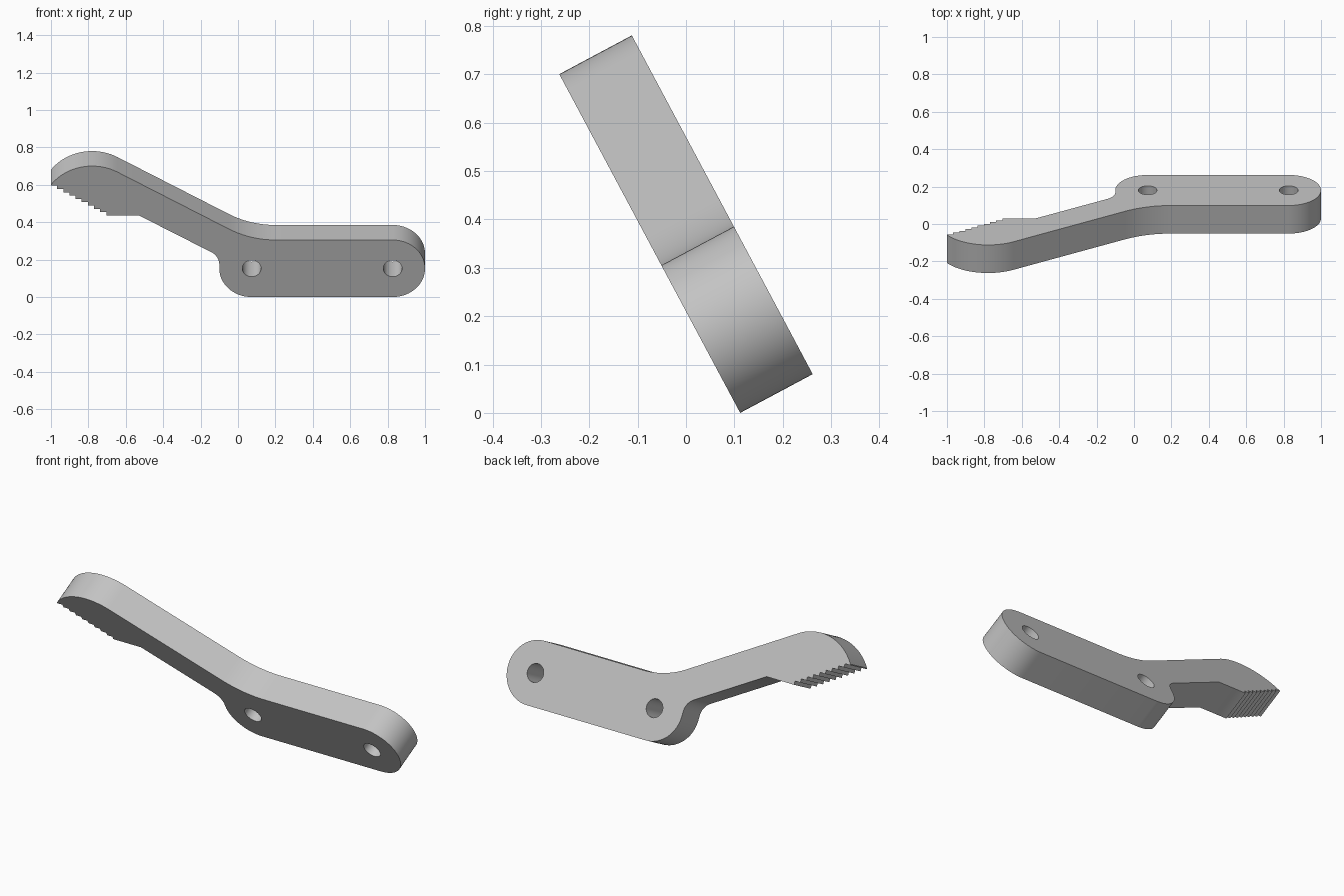
import bpy, bmesh, math
from mathutils import Vector

cube = bpy.data.objects.get("Cube")
if cube:
    bpy.data.objects.remove(cube, do_unlink=True)

# Plane of the tilted plate
ORIGIN = Vector((0, 0.112, 0))
UP = Vector((0, -0.471, 0.882))
THROUGH = Vector((0, 0.882, 0.471))
THICKNESS = 0.17
HALF = 0.173            # half height of the mounting bar
HOLES = (0.073, 0.827)  # hole centres along the bar
TEETH = 9


def arc(cx, cv, r, start, end, steps):
    angles = [math.radians(start + (end - start) * i / steps) for i in range(steps + 1)]
    return [(cx + r * math.cos(a), cv + r * math.sin(a)) for a in angles]


# Outline: rounded tip, bend, round bar end, round heel, inner fillet
outline = arc(-0.78, 0.524, 0.27, 144.5, 60, 20)
outline += arc(0.2, 2 * HALF + 0.5, 0.5, 240, 270, 12)
outline += arc(HOLES[1], HALF, HALF, 90, -90, 36)
outline += arc(HOLES[0], HALF, HALF, 270, 180, 18)
outline += arc(-0.185, 0.198, 0.085, 0, 60, 10)
outline.append((-0.53, 0.495))

# Stepped gripping teeth under the tip
x, v = -0.704, 0.495
dx, dv = (1 + x) / TEETH, (0.675 - v) / TEETH
outline.append((x, v))
for i in range(TEETH):
    v += dv
    outline.append((x, v))
    x -= dx
    outline.append((x, v))

# Fill the outline around the holes, then give it thickness
bm = bmesh.new()
loops = [outline] + [arc(h, HALF, 0.05, 0, 348.75, 31) for h in HOLES]
for loop in loops:
    verts = [bm.verts.new(ORIGIN + Vector((px, 0, 0)) + UP * pv) for px, pv in loop]
    for a, b in zip(verts, verts[1:] + verts[:1]):
        bm.edges.new((a, b))
bmesh.ops.triangle_fill(bm, edges=bm.edges[:], use_beauty=True, normal=-THROUGH)
result = bmesh.ops.extrude_face_region(bm, geom=bm.faces[:], use_keep_orig=True)
moved = [g for g in result["geom"] if isinstance(g, bmesh.types.BMVert)]
bmesh.ops.translate(bm, verts=moved, vec=THROUGH * THICKNESS)
bmesh.ops.recalc_face_normals(bm, faces=bm.faces[:])

mesh = bpy.data.meshes.new("lever_arm")
bm.to_mesh(mesh)
bm.free()
lever = bpy.data.objects.new("lever_arm", mesh)
bpy.context.collection.objects.link(lever)

# Plain grey finish
grey = bpy.data.materials.new("plain_grey")
grey.use_nodes = True
colour = (0.55, 0.55, 0.55, 1)
grey.diffuse_color = colour
grey.node_tree.nodes["Principled BSDF"].inputs["Base Color"].default_value = colour
mesh.materials.append(grey)

bpy.ops.object.select_all(action='DESELECT')
lever.select_set(True)
bpy.context.view_layer.objects.active = lever
bpy.ops.object.shade_smooth_by_angle(angle=math.radians(30))
